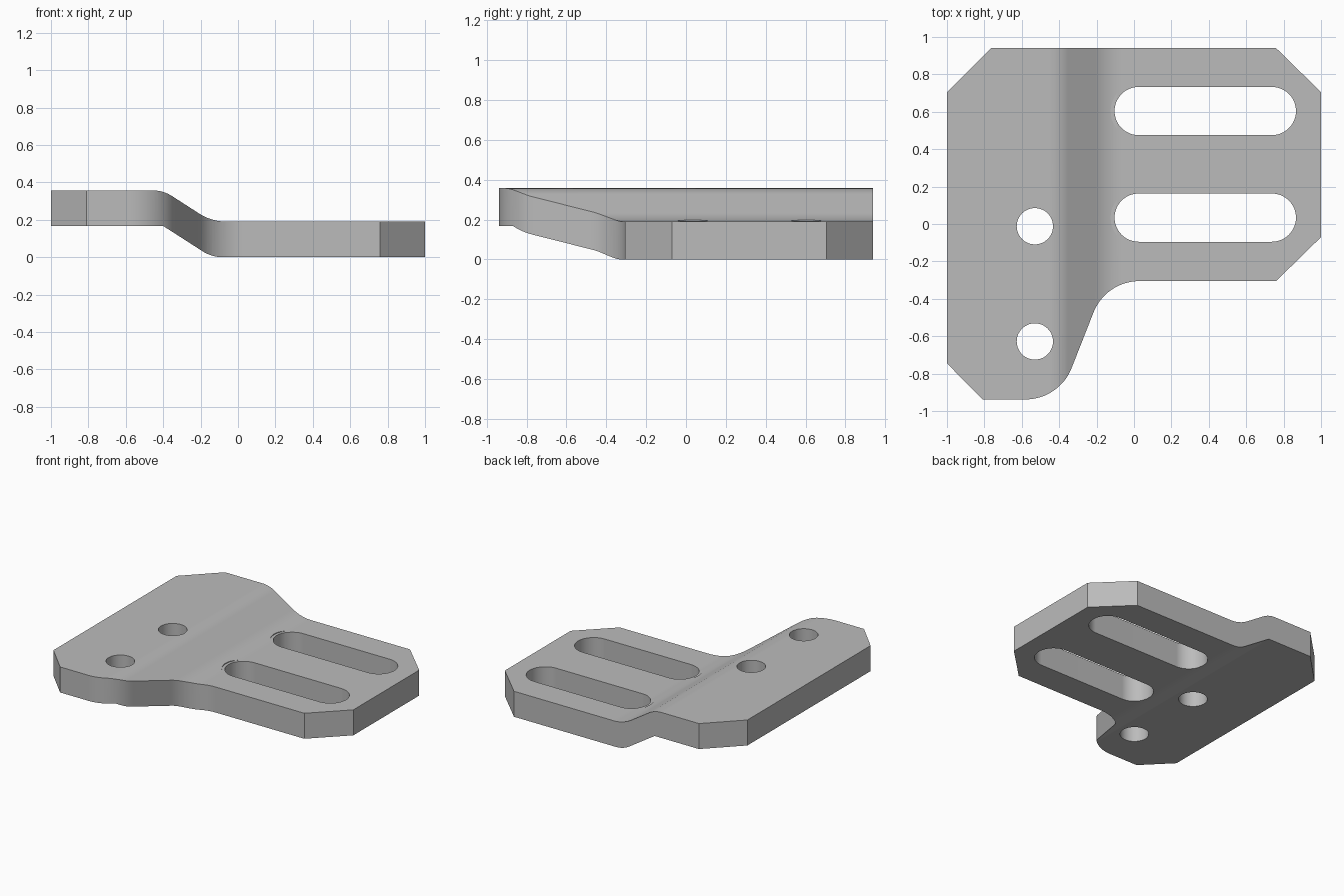
import bpy, bmesh, math
from mathutils import Vector

if "Cube" in bpy.data.objects:
    bpy.data.objects.remove(bpy.data.objects["Cube"])

T = 0.19       # plate thickness, measured vertically
RISE = 0.167   # height step between the two flats


def prism(name, pts, direction):
    """Extrude a closed 3D outline along a direction."""
    me = bpy.data.meshes.new(name)
    bm = bmesh.new()
    f = bm.faces.new([bm.verts.new(p) for p in pts])
    ext = bmesh.ops.extrude_face_region(bm, geom=[f])["geom"]
    bmesh.ops.translate(bm, vec=direction,
                        verts=[v for v in ext if isinstance(v, bmesh.types.BMVert)])
    bmesh.ops.recalc_face_normals(bm, faces=bm.faces)
    bm.to_mesh(me)
    bm.free()
    ob = bpy.data.objects.new(name, me)
    bpy.context.collection.objects.link(ob)
    return ob


def arc(cx, cy, r, a0, a1, n=16):
    return [(cx + r * math.cos(math.radians(a0 + (a1 - a0) * i / n)),
             cy + r * math.sin(math.radians(a0 + (a1 - a0) * i / n)))
            for i in range(n + 1)]


def fillet(prev, corner, nxt, t, n=12):
    """Round a corner with an arc of tangent length t."""
    p, c, q = Vector(prev), Vector(corner), Vector(nxt)
    u, v = (p - c).normalized(), (q - c).normalized()
    half = u.angle(v) / 2
    r = t * math.tan(half)
    centre = c + (u + v).normalized() * (t / math.cos(half))
    start, end = c + u * t - centre, c + v * t - centre
    total = start.angle(end)
    return [tuple(centre + (start * math.sin(total * (1 - i / n)) +
                            end * math.sin(total * i / n)) / math.sin(total))
            for i in range(n + 1)]


def slot(x0, x1, y, r):
    return arc(x1, y, r, -90, 90, 24) + arc(x0, y, r, 90, 270, 24)


def boolean(ob, cutter, op):
    m = ob.modifiers.new(op, 'BOOLEAN')
    m.operation, m.object, m.solver = op, cutter, 'EXACT'
    bpy.context.view_layer.objects.active = ob
    bpy.ops.object.modifier_apply(modifier=m.name)
    bpy.data.objects.remove(cutter)


# joggled side profile: rounded bends, with a sharp upper bend underneath
A, B = (-0.40, RISE), (-0.14, 0.0)
up = lambda p: (p[0], p[1] + T)
L, R = (-1.2, RISE), (1.2, 0.0)
top = [up(L)] + fillet(up(L), up(A), up(B), 0.055) + fillet(up(A), up(B), up(R), 0.08) + [up(R)]
bottom = [L, A] + fillet(A, B, R, 0.06) + [R]
plate = prism("bracket_plate", [(x, -1.2, z) for x, z in top + bottom[::-1]], (0, 2.4, 0))

# plan outline: clipped corners and an S-shaped front edge
outline = ([(-1, 0.705), (-0.765, 0.94), (0.76, 0.94), (1, 0.705), (1, -0.07), (0.76, -0.305)]
           + arc(0.03, -0.57, 0.265, 90, 160)
           + arc(-0.58, -0.673, 0.265, -20, -90)
           + [(-0.81, -0.938), (-1, -0.745)])
boolean(plate, prism("outline", [(x, y, -0.5) for x, y in outline], (0, 0, 1.5)), 'INTERSECT')

# adjustment slots, each with a shallow clearance where it meets the bend
for y in (0.604, 0.034):
    for r, z in ((0.129, -0.5), (0.15, T + 0.0015)):
        boolean(plate, prism("slot", [(a, b, z) for a, b in slot(0.025, 0.737, y, r)],
                             (0, 0, 1)), 'DIFFERENCE')

# round bolt holes
for y in (-0.012, -0.628):
    boolean(plate, prism("hole", [(a, b, -0.5) for a, b in arc(-0.53, y, 0.097, 0, 360, 48)[:-1]],
                         (0, 0, 1.5)), 'DIFFERENCE')

# colour and shading
mat = bpy.data.materials.new("plain grey")
mat.diffuse_color = (0.5, 0.5, 0.5, 1)
mat.use_nodes = True
mat.node_tree.nodes["Principled BSDF"].inputs["Base Color"].default_value = mat.diffuse_color
plate.data.materials.clear()
plate.data.materials.append(mat)
for p in plate.data.polygons:
    p.material_index = 0
bpy.ops.object.select_all(action='DESELECT')
plate.select_set(True)
bpy.context.view_layer.objects.active = plate
bpy.ops.object.shade_smooth_by_angle(angle=math.radians(25))
w = plate.modifiers.new("even_normals", 'WEIGHTED_NORMAL')
w.keep_sharp = True
